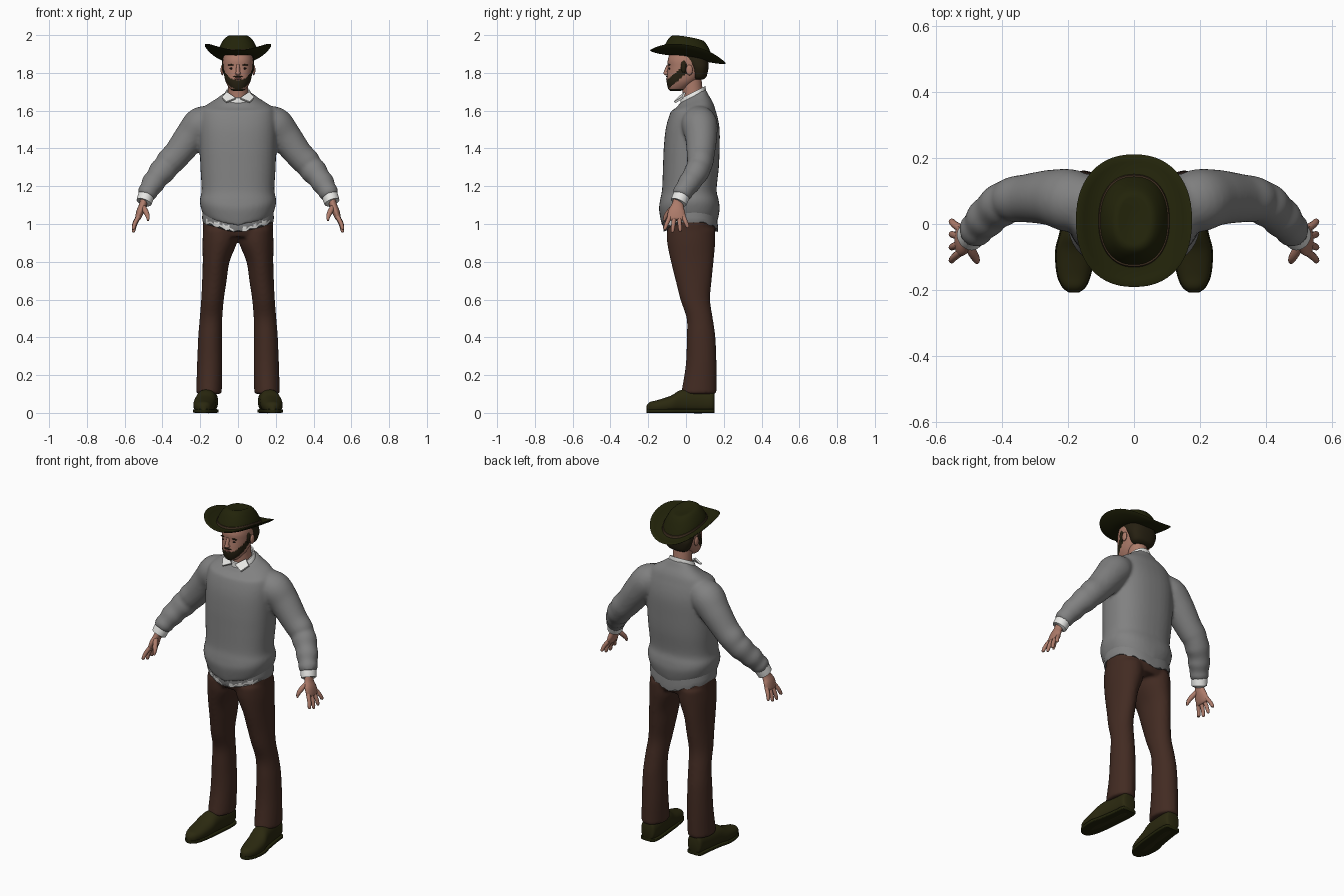
import bpy, bmesh, math
from mathutils import Vector

if "Cube" in bpy.data.objects:
    bpy.data.objects.remove(bpy.data.objects["Cube"])


def material(name, *rgb):
    m = bpy.data.materials.new(name)
    m.use_nodes = True
    m.diffuse_color = (*rgb, 1)
    m.node_tree.nodes["Principled BSDF"].inputs["Base Color"].default_value = (*rgb, 1)
    return m


wool = material("grey wool", .22, .22, .22)
brown = material("brown cloth", .055, .024, .016)
olive = material("dark olive felt", .016, .017, .003)
leather = material("olive leather", .024, .022, .005)
white = material("white cotton", .8, .8, .78)
skin = material("skin", .42, .2, .145)
hair = material("dark hair", .02, .015, .006)
band_brown = material("band brown", .05, .03, .015)
eye_dark = material("eye dark", .02, .012, .01)
lip = material("lip", .3, .11, .09)


def smooth_path(secs, steps):
    """Catmull-Rom resampling of section tuples."""
    out = []
    for i in range(len(secs) - 1):
        a, b, c, d = (secs[max(0, min(len(secs) - 1, i + k))] for k in (-1, 0, 1, 2))
        for s in range(steps):
            t = s / steps
            out.append([q + .5 * t * (r - p + t * (2 * p - 5 * q + 4 * r - w + t * (3 * (q - r) + w - p)))
                        for p, q, r, w in zip(a, b, c, d)])
    return out + [list(secs[-1])]


def loft(bm, secs, axis=None, side=1, n=28, steps=5, p=2.0):
    """Sections are (x, y, z, half width, half depth); axis None follows the path."""
    secs = smooth_path(secs, steps) if steps > 1 else secs
    pts = [Vector(s[:3]) for s in secs]
    rings = []
    for i, s in enumerate(secs):
        if axis == "z":
            u, v = Vector((1, 0, 0)), Vector((0, 1, 0))
        elif axis == "y":
            u, v = Vector((1, 0, 0)), Vector((0, 0, 1))
        else:
            t = (pts[min(i + 1, len(pts) - 1)] - pts[max(i - 1, 0)]).normalized()
            u = Vector((0, 1, 0)).cross(t).normalized()
            v = t.cross(u)
        ring = []
        for k in range(n):
            c, d = math.cos(math.tau * k / n), math.sin(math.tau * k / n)
            c, d = (math.copysign(abs(e) ** (2 / p), e) for e in (c, d))
            q = pts[i] + u * c * s[3] + v * d * s[4]
            ring.append(bm.verts.new((q.x * side, q.y, q.z)))
        rings.append(ring)
    for a, b in zip(rings, rings[1:]):
        for k in range(n):
            bm.faces.new((a[k - 1], a[k], b[k], b[k - 1]))
    bm.faces.new(rings[0])
    bm.faces.new(rings[-1])


def levels(rows, x=0):
    """Rows of (z, half width, front y, back y) become sections."""
    return [(x, (f + b) / 2, z, w, (b - f) / 2) for z, w, f, b in rows]


def ball(bm, centre, radii, side=1):
    vs = bmesh.ops.create_uvsphere(bm, u_segments=16, v_segments=10, radius=1)["verts"]
    for v in vs:
        v.co = [(c + r * e) * (side if i == 0 else 1)
                for i, (c, r, e) in enumerate(zip(centre, radii, v.co))]


def finish(name, bm, *mats, remesh=0, rule=None):
    bmesh.ops.recalc_face_normals(bm, faces=bm.faces)
    for f in bm.faces:
        f.smooth = True
        if rule:
            f.material_index = rule(f.calc_center_median())
    me = bpy.data.meshes.new(name)
    bm.to_mesh(me)
    bm.free()
    ob = bpy.data.objects.new(name, me)
    bpy.context.collection.objects.link(ob)
    for m in mats:
        me.materials.append(m)
    if remesh:
        r = ob.modifiers.new("blend", "REMESH")
        r.mode, r.voxel_size, r.use_smooth_shade = "VOXEL", remesh, True
        s = ob.modifiers.new("soften", "SMOOTH")
        s.factor, s.iterations = .5, 6
    else:
        bpy.ops.object.select_all(action="DESELECT")
        ob.select_set(True)
        bpy.context.view_layer.objects.active = ob
        bpy.ops.object.shade_smooth_by_angle(angle=math.radians(45))
    return ob


SIDES = (1, -1)

# Trousers: hips and two flared legs
bm = bmesh.new()
loft(bm, levels([(.93, .17, -.09, .145), (.98, .186, -.105, .16), (1.07, .18, -.1, .155)]), "z", p=2.3)
leg = [(.97, .095, .09, -.1, .155), (.9, .097, .091, -.1, .155), (.8, .116, .071, -.08, .146),
       (.7, .125, .065, -.055, .136), (.6, .135, .06, -.03, .128), (.5, .143, .06, .003, .142),
       (.4, .148, .063, .004, .156), (.25, .15, .067, -.002, .162), (.1, .154, .068, -.027, .162)]
for s in SIDES:
    loft(bm, [(x, (f + b) / 2, z, w, (b - f) / 2) for z, x, w, f, b in leg], "z", s)
finish("trousers", bm, brown, remesh=.009)

# Shoes and soles
shoe = [(.155, .15, .06, .03, .045), (.155, .138, .06, .045, .058), (.156, .08, .06, .05, .062),
        (.168, -.02, .061, .054, .062), (.178, -.08, .045, .058, .046), (.182, -.15, .034, .05, .034),
        (.182, -.19, .03, .034, .028), (.182, -.208, .026, .012, .014)]
bm, soles = bmesh.new(), bmesh.new()
for s in SIDES:
    loft(bm, shoe, "y", s, p=2.3)
    loft(soles, [(x, y, .01, a + .003, .01) for x, y, z, a, b in shoe], "y", s, p=6)
finish("shoes", bm, leather)
finish("shoe_soles", soles, olive)

# Sweater: torso and sleeves blended into one skin
bm = bmesh.new()
loft(bm, levels([(1.035, .172, -.125, .155), (1.06, .188, -.134, .168), (1.1, .2, -.143, .178),
                 (1.13, .202, -.138, .174), (1.18, .193, -.127, .162), (1.3, .199, -.122, .174),
                 (1.4, .203, -.118, .178), (1.5, .205, -.108, .178), (1.57, .2, -.09, .166),
                 (1.62, .18, -.068, .148), (1.66, .12, -.045, .12), (1.69, .078, -.035, .105)]),
     "z", n=40, p=2.4)
for v in bm.verts:
    if v.co.z < 1.15:
        v.co.z -= .45 * max(0, 1 - abs(v.co.x) / .19) * (1.15 - v.co.z)
    if v.co.z > 1.6:
        v.co.z += 6 * (v.co.y - .06) * (v.co.z - 1.6)
sleeve = [(.12, .055, 1.575, .06, .075), (.19, .07, 1.53, .094, .095), (.25, .08, 1.462, .086, .085),
          (.32, .078, 1.372, .075, .074), (.36, .075, 1.33, .074, .07), (.38, .07, 1.303, .068, .065),
          (.405, .056, 1.275, .07, .066), (.43, .036, 1.243, .06, .06), (.45, .016, 1.215, .062, .06),
          (.468, -.005, 1.185, .052, .052), (.48, -.018, 1.165, .053, .053), (.49, -.027, 1.145, .044, .046)]
for s in SIDES:
    loft(bm, sleeve, None, s)
finish("sweater", bm, wool, remesh=.009)

# Shirt tail with a pale front edge
bm = bmesh.new()
loft(bm, levels([(1.01, .186, -.118, .17), (1.022, .189, -.12, .17), (1.035, .19, -.123, .17),
                 (1.08, .185, -.12, .165)]), "z", n=64, steps=1, p=2.3)
for v in bm.verts:
    v.co.z -= .058 * max(0, 1 - abs(v.co.x) / .19)
    if v.co.z < 1.02:
        v.co.z += .006 * math.sin(v.co.x * 120)
        if abs(v.co.x) < .02 and v.co.y < 0:
            v.co.z += .015
finish("shirt_tail", bm, wool, white,
       rule=lambda c: int(c.y < -.03 and .03 < abs(c.x) < .17 and c.z < 1.028 - .058 * (1 - abs(c.x) / .19)))

# Shirt collar, its points and the cuffs
bm = bmesh.new()
loft(bm, levels([(1.67, .08, -.03, .105), (1.7, .078, -.03, .106), (1.722, .066, -.027, .102),
                 (1.722, .06, -.02, .096), (1.68, .06, -.02, .096)]), "z", n=32, steps=1)
for v in bm.verts:
    v.co.z += .5 * (v.co.y - .085)
for s in SIDES:
    flap = [bm.verts.new((s * x, y, z)) for x, y, z in
            ((.012, -.046, 1.668), (.058, -.01, 1.7), (.086, -.022, 1.672), (.062, -.064, 1.648))]
    face = bm.faces.new(flap)
    top = bmesh.ops.extrude_face_region(bm, geom=[face])["geom"]
    for v in top:
        if isinstance(v, bmesh.types.BMVert):
            v.co += Vector((0, .008, -.008))
finish("shirt_collar", bm, white)
bm = bmesh.new()
for s in SIDES:
    loft(bm, [(.483, -.02, 1.16, .042, .044), (.491, -.031, 1.135, .043, .045),
              (.498, -.039, 1.115, .041, .044), (.5, -.041, 1.112, .03, .033)], None, s, steps=1)
finish("cuffs", bm, white)

# Hands: palm, four fingers and a thumb
bm = bmesh.new()
for s in SIDES:
    loft(bm, [(.493, -.035, 1.14, .022, .028), (.504, -.044, 1.1, .02, .032),
              (.518, -.05, 1.065, .02, .045), (.53, -.05, 1.03, .015, .047), (.534, -.05, 1.02, .008, .04)],
         None, s)
    for y, spread, length in ((-.085, -.026, .07), (-.061, -.01, .085), (-.037, .006, .08), (-.014, .022, .06)):
        loft(bm, [(.526, y, 1.04, .012, .012), (.545, y + spread * .6, 1.04 - length * .5, .011, .011),
                  (.553, y + spread, 1.04 - length * .9, .009, .009),
                  (.553, y + spread, 1.04 - length, .004, .004)], None, s, n=12, steps=3)
    loft(bm, [(.505, -.06, 1.095, .014, .014), (.488, -.09, 1.065, .014, .014),
              (.478, -.108, 1.04, .011, .011), (.476, -.117, 1.018, .005, .005)], None, s, n=12)
finish("hands", bm, skin)

# Neck and head, the beard following the jaw
bm = bmesh.new()
loft(bm, [(0, .045, 1.6, .056, .056), (0, .035, 1.7, .052, .054), (0, .025, 1.78, .052, .056)], "z")
finish("neck", bm, skin)
bm = bmesh.new()
loft(bm, levels([(1.703, .022, -.08, -.035), (1.715, .042, -.094, 0), (1.75, .064, -.102, .05),
                 (1.79, .074, -.1, .09), (1.83, .08, -.096, .105), (1.87, .08, -.096, .11),
                 (1.92, .07, -.08, .1)]), "z", n=64, steps=8, p=2.2)
finish("head", bm, skin, hair,
       rule=lambda c: int(c.y < .005 and (c.z < 1.715 or abs(c.z - 1.745 - .85 * (c.y + .09)) < .027)))

# Hair at the back and temples
bm = bmesh.new()
loft(bm, levels([(1.765, .05, .04, .09), (1.78, .068, .032, .108), (1.82, .083, .022, .118),
                 (1.85, .085, .0, .12), (1.9, .08, -.06, .115)]), "z", p=2.4)
for s in SIDES:
    ball(bm, (.074, -.012, 1.835), (.012, .016, .035), s)
finish("hair", bm, hair)

# Face details
bm = bmesh.new()
ball(bm, (0, -.1, 1.798), (.015, .02, .012))
loft(bm, [(0, -.092, 1.845, .008, .008), (0, -.1, 1.82, .01, .012), (0, -.108, 1.798, .012, .012)], "z", n=12)
for s in SIDES:
    ball(bm, (.083, .018, 1.815), (.009, .018, .028), s)
finish("nose_and_ears", bm, skin)
bm, brows = bmesh.new(), bmesh.new()
for s in SIDES:
    ball(bm, (.032, -.087, 1.823), (.013, .005, .005), s)
    ball(brows, (.034, -.088, 1.842), (.02, .006, .004), s)
ball(brows, (0, -.1, 1.78), (.026, .006, .004))
finish("eyes", bm, eye_dark)
finish("brows_and_moustache", brows, hair)
bm = bmesh.new()
ball(bm, (0, -.1, 1.768), (.018, .006, .005))
finish("lips", bm, lip)


# Hat: curled brim, dented crown and band, all tipped back
def hat_part(name, rows, mat):
    bm = bmesh.new()
    loft(bm, [(0, .01, z, rx, ry) for rx, ry, z in rows], "z", n=56, steps=1, p=2.25)
    for v in bm.verts:
        v.co.z += 1.883 - .17 * v.co.y + 2 * v.co.x ** 2
    return finish(name, bm, mat)


hat_part("hat", [(.085, .11, -.006), (.12, .15, -.006), (.15, .178, -.004), (.17, .195, 0), (.176, .201, .004),
                 (.17, .195, .008), (.15, .178, .006), (.125, .155, .005), (.105, .138, .008),
                 (.1, .13, .03), (.092, .12, .05), (.08, .107, .075), (.068, .095, .092),
                 (.056, .083, .103), (.045, .07, .105), (.025, .04, .098)], olive)
hat_part("hat_band", [(.1, .13, .006), (.108, .141, .008), (.106, .138, .02), (.1, .13, .021)], band_brown)
